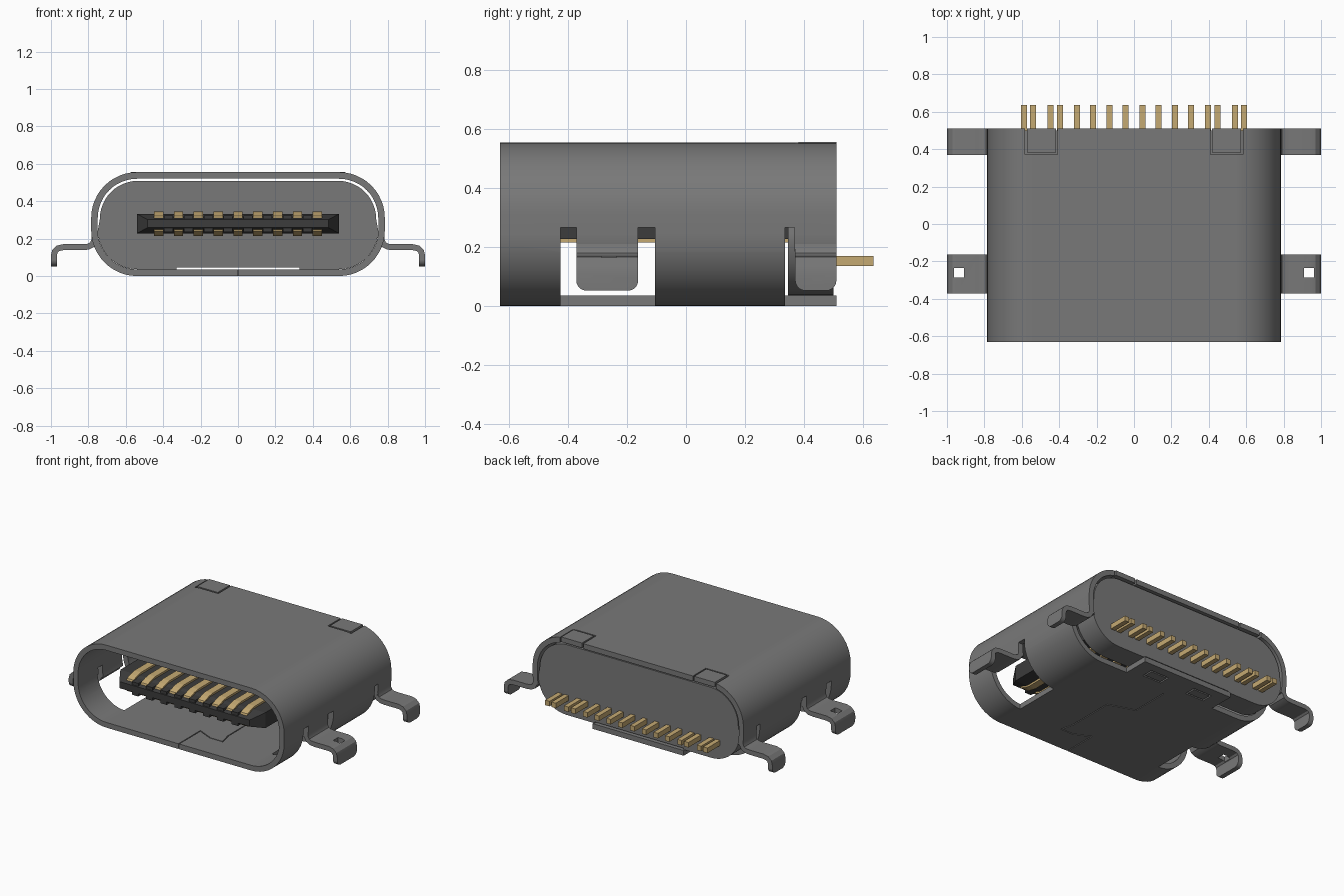
import bpy, bmesh, math
from mathutils import Vector

cube = bpy.data.objects.get("Cube")
if cube:
    bpy.data.objects.remove(cube, do_unlink=True)


def material(name, col):
    m = bpy.data.materials.new(name)
    m.diffuse_color = (*col, 1)
    m.use_nodes = True
    b = next(n for n in m.node_tree.nodes if n.type == 'BSDF_PRINCIPLED')
    b.inputs["Base Color"].default_value = (*col, 1)
    b.inputs["Roughness"].default_value = 0.6
    return m


STEEL = material("steel_grey", (0.19, 0.19, 0.19))
DARK = material("dark_plastic", (0.045, 0.045, 0.045))
GOLD = material("contact_gold", (0.56, 0.40, 0.17))


def finish(bm, name, mat):
    bmesh.ops.recalc_face_normals(bm, faces=bm.faces[:])
    me = bpy.data.meshes.new(name)
    bm.to_mesh(me)
    bm.free()
    if mat:
        me.materials.append(mat)
    ob = bpy.data.objects.new(name, me)
    bpy.context.collection.objects.link(ob)
    return ob


def loft(name, loops, mat, ring=False):
    """Join point loops in order; cap the ends, or close them into a ring."""
    bm = bmesh.new()
    vs = [[bm.verts.new(p) for p in lp] for lp in loops]
    n = len(vs[0])
    for a, b in zip(vs, vs[1:] + vs[:1] if ring else vs[1:]):
        for i in range(n):
            j = (i + 1) % n
            bm.faces.new((a[i], a[j], b[j], b[i]))
    if not ring:
        bm.faces.new(vs[0])
        bm.faces.new(vs[-1])
    return finish(bm, name, mat)


def box(name, x, y, z, mat=None):
    return loft(name, [[(x[0], v, z[0]), (x[1], v, z[0]), (x[1], v, z[1]), (x[0], v, z[1])]
                       for v in y], mat)


def outline(hx, z0, z1, r, n=12):
    """Rounded rectangle in x and z, bottom right corner first."""
    pts = []
    for k, (cx, cz) in enumerate([(hx - r, z0 + r), (hx - r, z1 - r),
                                  (r - hx, z1 - r), (r - hx, z0 + r)]):
        for i in range(n + 1):
            a = math.radians(-90 + 90 * k + 90 * i / n)
            pts.append((cx + r * math.cos(a), cz + r * math.sin(a)))
    return pts


def at_y(pts, y):
    return [(x, y, z) for x, z in pts]


def activate(ob):
    bpy.ops.object.select_all(action='DESELECT')
    ob.select_set(True)
    bpy.context.view_layer.objects.active = ob


def cut(ob, cutter):
    cutter.hide_render = True
    m = ob.modifiers.new("cut", 'BOOLEAN')
    m.operation, m.solver, m.object = 'DIFFERENCE', 'EXACT', cutter
    activate(ob)
    bpy.ops.object.modifier_apply(modifier=m.name)
    bpy.data.objects.remove(cutter, do_unlink=True)


def smooth(ob):
    activate(ob)
    bpy.ops.object.shade_smooth_by_angle(angle=math.radians(30))
    w = ob.modifiers.new("flat_normals", 'WEIGHTED_NORMAL')
    w.keep_sharp = True


# Shell tube
F, B = -0.63, 0.51
outer = outline(0.785, 0, 0.555, 0.245)
inner = outline(0.75, 0.035, 0.52, 0.21)
shell = loft("shell", [at_y(outer, F), at_y(outer, B), at_y(inner, B), at_y(inner, F)],
             STEEL, ring=True)

# Side openings left by the bent feet
for s in (-1, 1):
    def side_cut(xi, y, top):
        cut(shell, box("cutter", sorted((s * xi, s * 0.9)), y, (-0.1, top)))
    side_cut(0.55, (-0.425, -0.105), 0.185)
    side_cut(0.62, (-0.425, -0.372), 0.266)
    side_cut(0.62, (-0.162, -0.105), 0.266)
    side_cut(0.34, (0.335, 0.6), 0.185)
    side_cut(0.62, (0.335, 0.368), 0.266)

# Interlocking seam along the floor
seam = [(0, -0.66), (0, -0.40), (0.11, -0.45), (0.20, -0.45), (0.18, -0.36),
        (0.18, -0.04), (0.0, 0.02), (0.0, 0.28)]
for p, q in zip(seam, seam[1:]):
    p, q = Vector(p), Vector(q)
    d = q - p
    c = box("cutter", (-0.002, d.length + 0.002), (-0.003, 0.003), (-0.05, 0.1))
    c.location = (p.x, p.y, 0)
    c.rotation_euler.z = math.atan2(d.y, d.x)
    bpy.context.view_layer.update()
    cut(shell, c)


# Locking tabs set in thin slots
def latch(name, cx, w, y0, y1, z, open_back):
    cut(shell, box("cutter", (cx - w, cx + w),
                   (y0, y1 + (0.1 if open_back else 0)), (z[0] - 0.02, z[1] + 0.02)))
    g = 0.010
    box(name, (cx - w + g, cx + w - g), (y0 + g, y1 - (0 if open_back else g)), z, STEEL)


for s, side in ((1, "left"), (-1, "right")):
    latch("top_latch_" + side, s * 0.495, 0.087, 0.372, B, (0.523, 0.556), True)
    latch("bottom_latch_" + side, s * 0.17, 0.07, 0.37, 0.45, (0.0, 0.033), False)
smooth(shell)

# Rear block: snug in the lower half, small gap above
low = outline(0.749, 0.036, 0.519, 0.209)
high = outline(0.739, 0.046, 0.509, 0.205)
half = len(low) // 4
body = low[:half] + high[half:3 * half] + low[3 * half:]
block = loft("rear_block", [at_y(body, 0.346), at_y(body, 0.50)], STEEL)
cut(block, box("cutter", (-0.33, 0.33), (0.2, 0.7), (0.0, 0.045)))
smooth(block)

# Bent solder feet
PATH = [(0.766, 0.215), (0.768, 0.19), (0.779, 0.168), (0.80, 0.157), (0.83, 0.154),
        (0.935, 0.154), (0.962, 0.148), (0.979, 0.132), (0.984, 0.11), (0.984, 0.052)]


def foot(name, s, y0, y1, hole):
    t, a, b = 0.016, [], []
    for i, p in enumerate(PATH):
        d = Vector(PATH[min(i + 1, len(PATH) - 1)]) - Vector(PATH[max(i - 1, 0)])
        n = Vector((-d.y, d.x)).normalized() * t
        a.append((s * (p[0] + n.x), p[1] + n.y))
        b.append((s * (p[0] - n.x), p[1] - n.y))
    prof = a + b[::-1]
    ob = loft(name, [at_y(prof, y0), at_y(prof, y1)], STEEL)
    # Round the lower tip
    bm = bmesh.new()
    bm.from_mesh(ob.data)
    tip = [e for e in bm.edges if all(v.co.z < 0.06 for v in e.verts)
           and abs(e.verts[0].co.y - e.verts[1].co.y) < 1e-4]
    bmesh.ops.bevel(bm, geom=tip, offset=0.035, segments=5, profile=0.5, affect='EDGES')
    bm.to_mesh(ob.data)
    bm.free()
    if hole:
        cut(ob, box("cutter", sorted((s * 0.909, s * 0.962)), (-0.287, -0.235), (0.1, 0.2)))
    smooth(ob)


for s, side in ((1, "left"), (-1, "right")):
    foot("front_foot_" + side, s, -0.372, -0.162, True)
    foot("rear_foot_" + side, s, 0.37, B, False)

# Tongue with chamfered tip
ZC = 0.28
loft("tongue", [[(-w, y, ZC - h), (w, y, ZC - h), (w, y, ZC + h), (-w, y, ZC + h)]
                for y, w, h in ((-0.57, 0.485, 0.022), (-0.48, 0.54, 0.052), (0.36, 0.54, 0.052))],
     DARK)
STEP = 0.106
for i in range(8):
    x = (i - 3.5) * STEP
    box(f"tongue_rib_{i + 1}", (x - 0.024, x + 0.024), (-0.565, -0.47),
        (ZC - 0.044, ZC + 0.044), DARK)

# Contact strips above and below the tongue
STRIP = [(-0.545, 0.030), (-0.54, 0.042), (-0.50, 0.057), (-0.46, 0.065),
         (0.35, 0.065), (0.35, 0.045), (-0.47, 0.045)]
for i in range(9):
    x = (i - 4) * STEP
    for s, side in ((1, "top"), (-1, "bottom")):
        loft(f"{side}_contact_{i + 1}",
             [[(x + e, y, ZC + s * h) for y, h in STRIP] for e in (-0.025, 0.025)], GOLD)

# Solder tails at the back
for i, x in enumerate((0.045, 0.132, 0.219, 0.305, 0.396, 0.447, 0.541, 0.588)):
    for s, side in ((1, "left"), (-1, "right")):
        box(f"solder_tail_{side}_{i + 1}", (s * x - 0.016, s * x + 0.016),
            (0.48, 0.635), (0.136, 0.17), GOLD)
